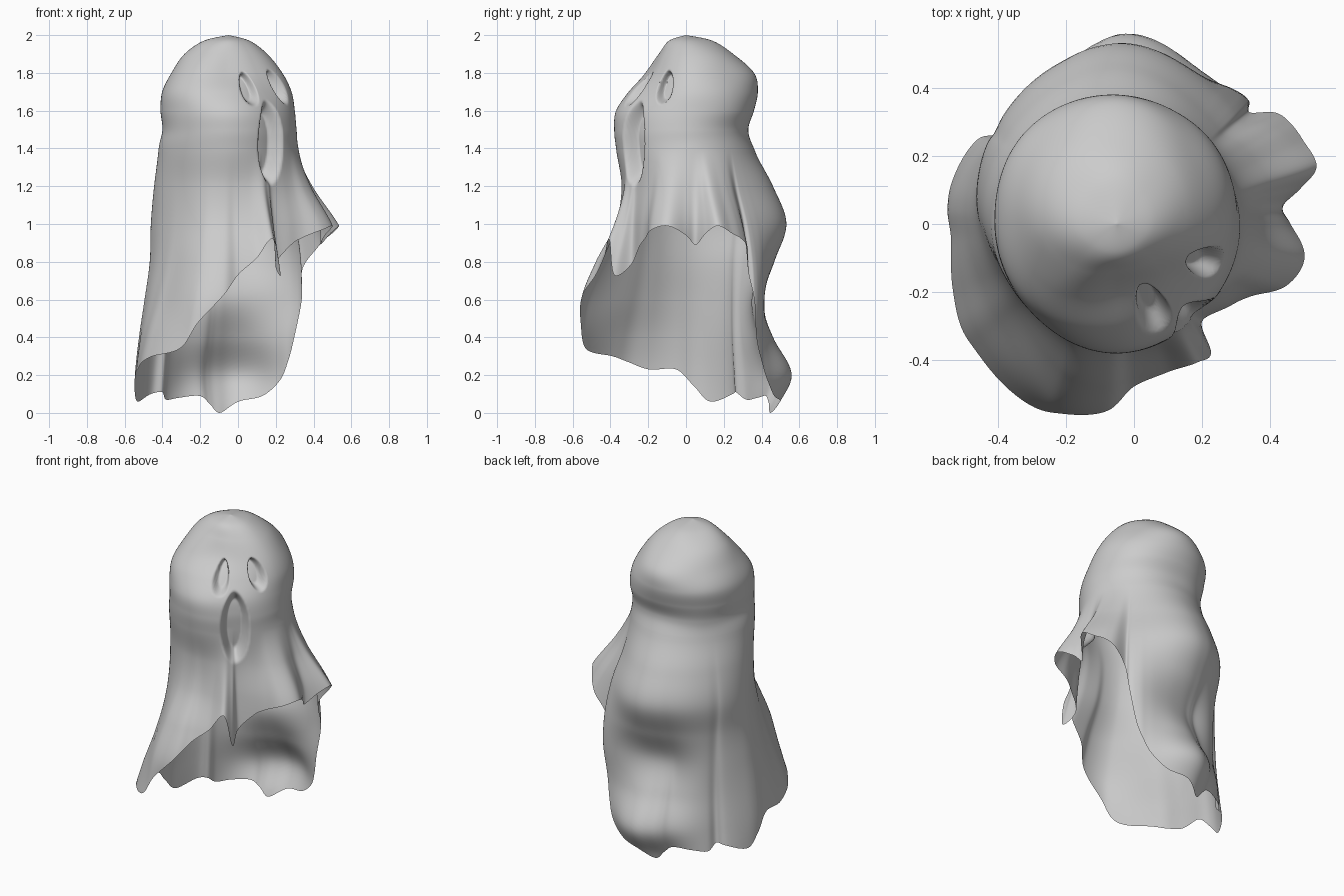
import bpy
import bmesh
import math
from math import radians, sin, cos

cube = bpy.data.objects.get("Cube")
if cube:
    bpy.data.objects.remove(cube, do_unlink=True)

CENTRE_X = -0.05
UPPER_ROWS, LOWER_ROWS, STEPS = 100, 50, 8
NECK = 7  # profile level where the head ends and the loose cloth begins

# Drape profile in hundredths: height, then radius at every eighth of a turn
PROFILE = [
    (200, 0, 0, 0, 0, 0, 0, 0, 0),
    (197, 11, 12, 14, 13, 13, 10, 9, 9),
    (190, 20, 23, 25, 25, 23, 18, 14, 15),
    (180, 28, 31, 36, 33, 30, 27, 20, 21),
    (170, 33, 36, 38, 38, 35, 34, 30, 28),
    (160, 35, 37, 36, 37, 36, 36, 37, 34),
    (150, 36, 35, 33, 35, 35, 36, 38, 36),
    (140, 37, 36, 36, 36, 37, 36, 37, 36),
    (120, 42, 41, 46, 42, 39, 34, 34, 35),
    (100, 49, 48, 53, 46, 40, 35, 37, 37),
    (80, 50, 52, 46, 43, 41, 39, 47, 38),
    (60, 50, 53, 38, 41, 44, 45, 54, 38),
    (40, 50, 51, 45, 41, 47, 52, 53, 38),
    (20, 50, 51, 55, 43, 49, 57, 53, 38),
    (0, 50, 51, 46, 44, 49, 57, 53, 38),
]

# Hem of the sheet: angle in degrees, radius and height in hundredths
HEM = [
    (0, 51, 94), (6, 49, 89), (11, 55, 95), (16, 61, 99), (24, 60, 95),
    (30, 59, 92), (35, 57, 87), (40, 51, 76), (43, 53, 60), (47, 51, 40),
    (52, 51, 27), (58, 51, 17), (69, 50, 9), (84, 50, 6), (96, 45, 0),
    (103, 45, 5), (110, 45, 9), (125, 46, 8), (136, 46, 7), (143, 44, 11),
    (149, 48, 10), (165, 50, 6), (175, 50, 14), (186, 49, 23), (202, 52, 23),
    (214, 55, 27), (224, 56, 30), (244, 59, 34), (254, 58, 48), (267, 55, 62),
    (276, 48, 73), (289, 46, 82), (300, 47, 92), (306, 47, 73), (311, 38, 79),
    (324, 41, 89), (332, 45, 93), (340, 53, 97), (350, 56, 99),
]

# Face openings: angle, height, half width, half height, depth, local radius
FACE = [
    (293, 1.715, 0.042, 0.085, 0.06, 0.26),
    (337, 1.725, 0.042, 0.085, 0.06, 0.26),
    (309, 1.43, 0.08, 0.21, 0.08, 0.36),
]


def smooth(x):
    x = min(max(x, 0.0), 1.0)
    return x * x * (3 - 2 * x)


def curve(values, u):
    """Smooth curve through evenly indexed values, clamped at the ends."""
    last = len(values) - 1
    i = min(max(int(u), 0), last - 1)
    t = u - i
    a, b = values[i], values[i + 1]
    before, after = values[max(i - 1, 0)], values[min(i + 2, last)]
    m, n = (b - before) / 2, (after - a) / 2
    c = b - a
    return a + t * (m + t * (3 * c - 2 * m - n + t * (m + n - 2 * c)))


def loop_curve(values, u):
    """Smooth curve through a closed ring of values."""
    ring = [values[-1]] + list(values) + list(values[:2])
    return curve(ring, u % len(values) + 1)


def level_at(z):
    """Fractional profile level at a height."""
    for i in range(len(HEIGHTS) - 1):
        if z >= HEIGHTS[i + 1]:
            return i + (HEIGHTS[i] - z) / (HEIGHTS[i] - HEIGHTS[i + 1])
    return len(HEIGHTS) - 1


def opening_depth(angle, z):
    """How far the eyes and mouth are pressed into the cloth."""
    push = 0.0
    for deg, height, wide, tall, depth, radius in FACE:
        turn = (angle - deg + 180) % 360 - 180
        d = math.hypot(radians(turn) * radius / wide, (z - height) / tall)
        push = max(push, depth * smooth((1.1 - d) / 0.4))
    return push


HEIGHTS = [row[0] / 100 for row in PROFILE]
hem_angles = [HEM[-1][0] - 360] + [h[0] for h in HEM] + [360, 360 + HEM[1][0]]
hem_radii = [h[1] / 100 for h in HEM]
hem_heights = [h[2] / 100 for h in HEM]


def sheet_column(u):
    """Points from just below the crown down to the hem."""
    angle = curve(hem_angles, u + 1)
    hem_r = loop_curve(hem_radii, u)
    hem_z = max(loop_curve(hem_heights, u), 0.0)
    radii = [loop_curve(row[1:], angle / 45) / 100 for row in PROFILE]
    pull = hem_r - curve(radii, level_at(hem_z))
    neck_z = HEIGHTS[NECK]
    points = []
    for row in range(1, UPPER_ROWS + LOWER_ROWS + 1):
        if row <= UPPER_ROWS:
            level = NECK * row / UPPER_ROWS
            z = curve(HEIGHTS, level)
        else:
            z = neck_z + (hem_z - neck_z) * (row - UPPER_ROWS) / LOWER_ROWS
            level = level_at(z)
        loose = min(max((neck_z - z) / (neck_z - hem_z), 0.0), 1.0)
        r = curve(radii, level) + pull * loose ** 1.4 - opening_depth(angle, z)
        a = radians(angle)
        points.append((CENTRE_X + r * cos(a), r * sin(a), z))
    return points


# Draped sheet with pressed-in eyes and mouth
bm = bmesh.new()
crown = bm.verts.new((CENTRE_X, 0, HEIGHTS[0]))
columns = []
for i in range(len(HEM) * STEPS):
    columns.append([bm.verts.new(p) for p in sheet_column(i / STEPS)])
for i, left in enumerate(columns):
    right = columns[(i + 1) % len(columns)]
    bm.faces.new((crown, left[0], right[0]))
    for j in range(len(left) - 1):
        bm.faces.new((left[j], left[j + 1], right[j + 1], right[j]))

mesh = bpy.data.meshes.new("ghost_sheet")
bm.to_mesh(mesh)
bm.free()
sheet = bpy.data.objects.new("ghost_sheet", mesh)
bpy.context.collection.objects.link(sheet)

# Plain cloth colour
cloth = bpy.data.materials.new("grey_cloth")
cloth.use_nodes = True
colour = (0.6, 0.6, 0.6, 1.0)
cloth.diffuse_color = colour
cloth.node_tree.nodes["Principled BSDF"].inputs["Base Color"].default_value = colour
mesh.materials.append(cloth)

bpy.ops.object.select_all(action='DESELECT')
sheet.select_set(True)
bpy.context.view_layer.objects.active = sheet
bpy.ops.object.shade_smooth_by_angle(angle=radians(75))
